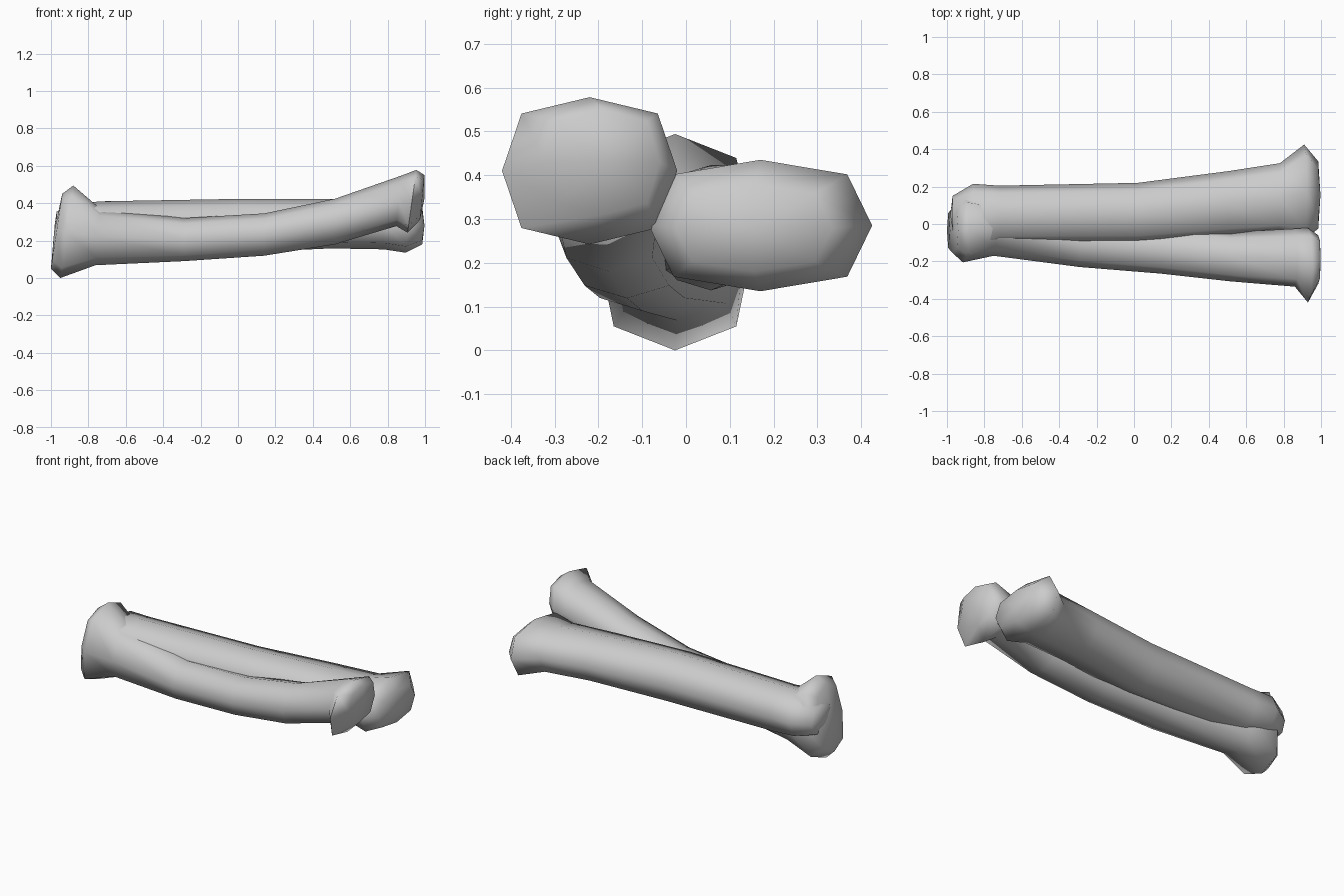
import bpy, bmesh, math

if "Cube" in bpy.data.objects:
    bpy.data.objects.remove(bpy.data.objects["Cube"])

# Eight-sided bone lofted along x.
# Each ring: x, centre y, centre z, half width y, half height z, lean of x per z
def bone(name, rings, dome):
    bm = bmesh.new()
    loops = []
    for n, (x, cy, cz, ry, rz, lean) in enumerate(rings):
        square = 1.1 if n < 2 or n > len(rings) - 3 else 1.05
        loop = []
        for i in range(8):
            a = i * math.pi / 4
            k = square if i % 2 else 1.0     # slightly squared section
            y, z = ry * k * math.cos(a), rz * k * math.sin(a)
            loop.append(bm.verts.new((x + lean * z, cy + y, cz + z)))
        loops.append(loop)
    for a, b in zip(loops, loops[1:]):
        for i in range(8):
            j = (i + 1) % 8
            bm.faces.new((a[i], a[j], b[j], b[i]))
    # shallow domed ends
    for loop, r, s in ((loops[0], rings[0], -dome), (loops[-1], rings[-1], dome)):
        tip = bm.verts.new((r[0] + s, r[1], r[2]))
        for i in range(8):
            bm.faces.new((loop[i], loop[(i + 1) % 8], tip))
    bmesh.ops.recalc_face_normals(bm, faces=bm.faces)
    me = bpy.data.meshes.new(name)
    bm.to_mesh(me)
    bm.free()
    ob = bpy.data.objects.new(name, me)
    bpy.context.collection.objects.link(ob)
    bpy.ops.object.select_all(action='DESELECT')
    ob.select_set(True)
    bpy.context.view_layer.objects.active = ob
    bpy.ops.object.shade_smooth_by_angle(angle=math.radians(85))

# Curved front bone with a tall flared left end
bone("curved_bone", [
    (-0.97, -0.035, 0.25, 0.12, 0.20, 0.15),
    (-0.915, -0.025, 0.247, 0.18, 0.247, 0.14),
    (-0.75, -0.02, 0.22, 0.15, 0.152, 0.08),
    (-0.29, -0.1, 0.205, 0.13, 0.115, 0),
    (0.14, -0.135, 0.232, 0.13, 0.113, 0),
    (0.52, -0.175, 0.302, 0.132, 0.122, 0),
    (0.86, -0.18, 0.412, 0.155, 0.135, 0.1),
    (0.93, -0.22, 0.41, 0.20, 0.168, 0.14),
    (0.985, -0.19, 0.43, 0.13, 0.12, 0.1)], 0.013)

# Straighter back bone with a wide flattened right end
bone("straight_bone", [
    (-0.97, 0.05, 0.27, 0.10, 0.085, 0),
    (-0.86, 0.025, 0.28, 0.19, 0.12, 0),
    (-0.72, 0.05, 0.275, 0.155, 0.135, 0),
    (0.02, 0.057, 0.28, 0.163, 0.143, 0),
    (0.5, 0.105, 0.29, 0.177, 0.132, 0),
    (0.78, 0.135, 0.285, 0.19, 0.132, 0),
    (0.91, 0.17, 0.285, 0.255, 0.15, 0.1),
    (0.985, 0.155, 0.28, 0.18, 0.10, 0)], 0.012)
